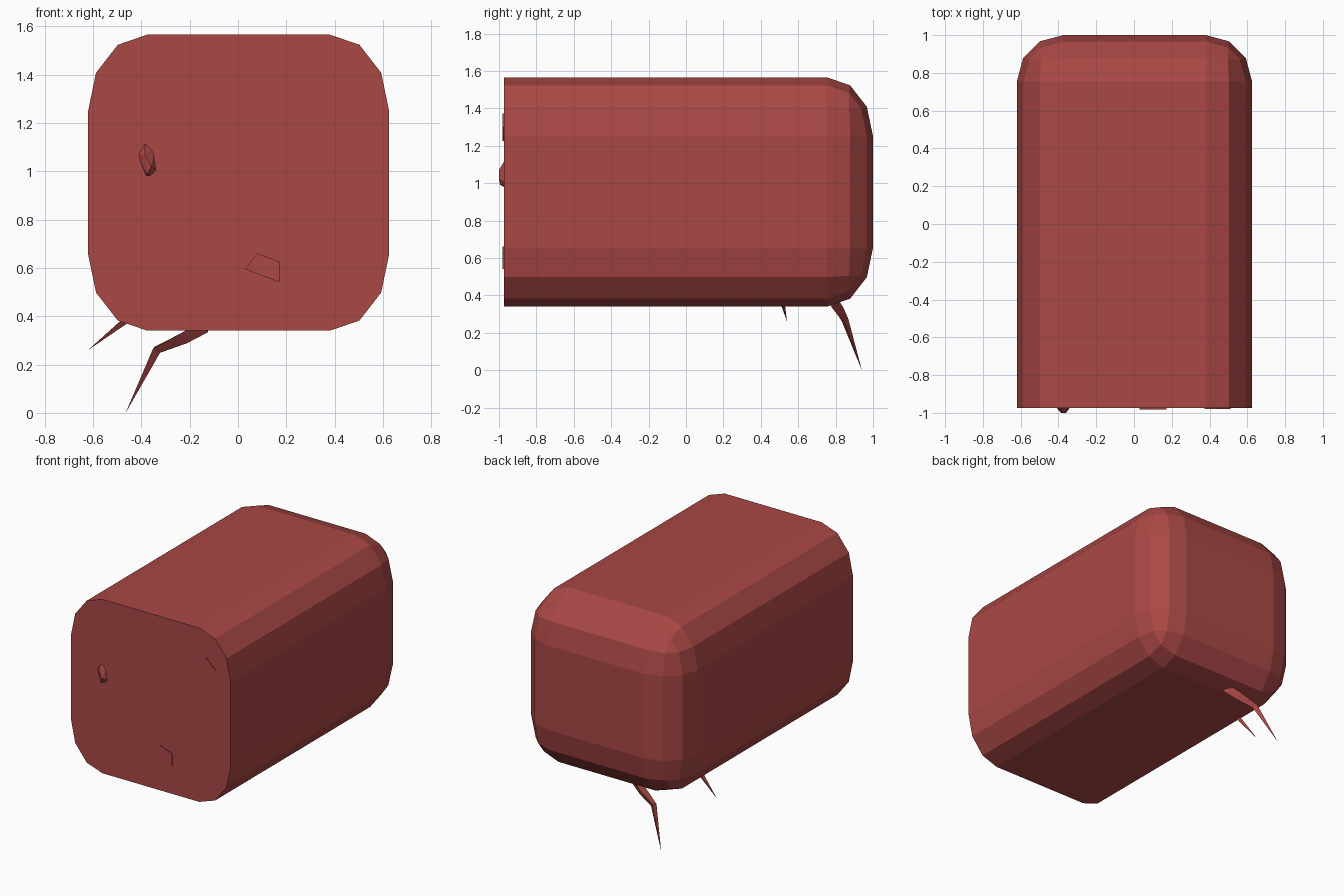
import bpy, bmesh, math
from mathutils import Vector, Matrix

if "Cube" in bpy.data.objects:
    bpy.data.objects.remove(bpy.data.objects["Cube"])

red = bpy.data.materials.new("red")
red.diffuse_color = (0.40, 0.065, 0.06, 1)
red.use_nodes = True
red.node_tree.nodes["Principled BSDF"].inputs["Base Color"].default_value = red.diffuse_color


def finish(bm, name):
    bmesh.ops.recalc_face_normals(bm, faces=bm.faces)
    me = bpy.data.meshes.new(name)
    bm.to_mesh(me)
    bm.free()
    me.materials.append(red)
    ob = bpy.data.objects.new(name, me)
    bpy.context.collection.objects.link(ob)
    return ob


# Body: box with three-step rounding everywhere except around the flat front
RX, RZ = 0.245, 0.315
FRONT = -0.974
bm = bmesh.new()
bmesh.ops.create_cube(bm, size=1)
stretch = RZ / RX
bmesh.ops.scale(bm, vec=(1.245, 1 - FRONT, 1.225 / stretch), verts=bm.verts)
edges = [e for e in bm.edges if max(v.co.y for v in e.verts) > 0]
bmesh.ops.bevel(bm, geom=edges, offset=RX, offset_type='OFFSET', segments=3,
                profile=0.5, affect='EDGES', clamp_overlap=True)
bmesh.ops.scale(bm, vec=(1, 1, stretch), verts=bm.verts)
bmesh.ops.translate(bm, vec=(0.0025, (1 + FRONT) / 2, 0.9525), verts=bm.verts)
finish(bm, "body")


# Flat shards on the front face, given as (x, z) outlines
def shard(name, outline, depth):
    bm = bmesh.new()
    face = bm.faces.new([bm.verts.new((x, FRONT + 0.02, z)) for x, z in outline])
    ext = bmesh.ops.extrude_face_region(bm, geom=[face])
    top = [v for v in ext["geom"] if isinstance(v, bmesh.types.BMVert)]
    bmesh.ops.translate(bm, vec=(0, -0.02 - depth, 0), verts=top)
    finish(bm, name)


shard("upper_shard", [(0.373, 1.32), (0.437, 1.373), (0.512, 1.30), (0.415, 1.225), (0.395, 1.24)], 0.006)
shard("lower_shard", [(0.028, 0.595), (0.08, 0.66), (0.172, 0.625), (0.172, 0.54)], 0.007)

# Faceted chip: convex hull of a rim and a raised ridge
bm = bmesh.new()
rim = [(-0.42, 1.07), (-0.385, 1.13), (-0.345, 1.09), (-0.332, 1.0), (-0.36, 0.975), (-0.385, 0.98)]
pts = [(x, FRONT + 0.01, z) for x, z in rim]
pts += [(-0.385, -1.0, 1.07), (-0.36, -1.0, 1.02), (-0.375, -0.993, 0.99)]
bmesh.ops.convex_hull(bm, input=[bm.verts.new(p) for p in pts])
finish(bm, "front_chip")


# Thorns below the body: three-sided tapering tubes along a bent path
def thorn(name, path, radii):
    bm = bmesh.new()
    path = [Vector(p) for p in path]
    rings = []
    for i, r in enumerate(radii):
        d = (path[i + 1] - path[max(i - 1, 0)]).normalized()
        side = d.cross(Vector((0, 1, 0))).normalized()
        rings.append([bm.verts.new(path[i] + Matrix.Rotation(math.tau * k / 3, 3, d) @ side * r)
                      for k in range(3)])
    tip = bm.verts.new(path[-1])
    bm.faces.new(rings[0])
    for a, b in zip(rings, rings[1:]):
        for k in range(3):
            j = (k + 1) % 3
            bm.faces.new((a[k], a[j], b[j], b[k]))
    for k in range(3):
        bm.faces.new((rings[-1][k], rings[-1][(k + 1) % 3], tip))
    finish(bm, name)


thorn("long_thorn", [(-0.14, 0.78, 0.365), (-0.225, 0.815, 0.317), (-0.34, 0.85, 0.262), (-0.465, 0.94, 0.0)],
      [0.035, 0.032, 0.022])
thorn("short_thorn", [(-0.45, 0.505, 0.40), (-0.62, 0.54, 0.26)], [0.02])
